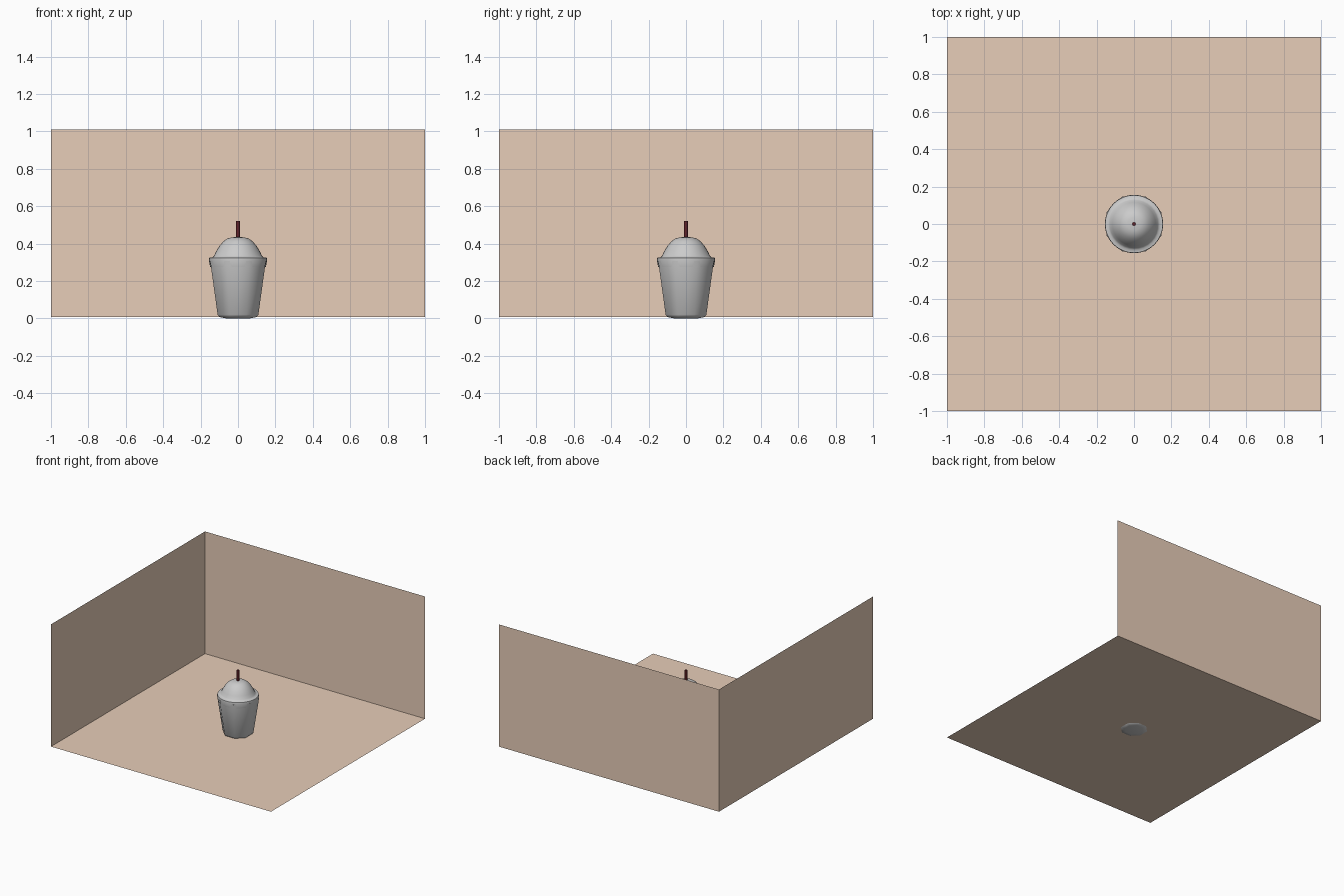
import bpy, bmesh, math

if "Cube" in bpy.data.objects:
    bpy.data.objects.remove(bpy.data.objects["Cube"])


def make(name, bm, color=None, angle=None):
    """Turn a bmesh into a named object with optional colour and smoothing."""
    bmesh.ops.remove_doubles(bm, verts=bm.verts, dist=1e-5)
    me = bpy.data.meshes.new(name)
    bm.to_mesh(me)
    bm.free()
    ob = bpy.data.objects.new(name, me)
    bpy.context.collection.objects.link(ob)
    if color:
        mat = bpy.data.materials.get(color[0]) or bpy.data.materials.new(color[0])
        mat.diffuse_color = color[1]
        mat.use_nodes = True
        mat.node_tree.nodes["Principled BSDF"].inputs["Base Color"].default_value = mat.diffuse_color
        me.materials.append(mat)
    if angle:
        bpy.ops.object.select_all(action='DESELECT')
        bpy.context.view_layer.objects.active = ob
        ob.select_set(True)
        bpy.ops.object.shade_smooth_by_angle(angle=math.radians(angle))
    return ob


def lathe(name, profile, sides, turn=0.0, color=None, angle=50):
    """Revolve (radius, height) points around z."""
    bm = bmesh.new()
    rings = [[bm.verts.new((r * math.cos(turn + 2 * math.pi * i / sides),
                            r * math.sin(turn + 2 * math.pi * i / sides), z))
              for i in range(sides)] if r > 0 else [bm.verts.new((0, 0, z))]
             for r, z in profile]
    for a, b in zip(rings, rings[1:]):
        for i in range(sides):
            j = (i + 1) % sides
            face = [a[i % len(a)], a[j % len(a)], b[j % len(b)], b[i % len(b)]]
            bm.faces.new(list(dict.fromkeys(face)))
    bmesh.ops.recalc_face_normals(bm, faces=bm.faces)
    return make(name, bm, color, angle)


def panel(name, corners):
    bm = bmesh.new()
    bm.faces.new([bm.verts.new(c) for c in corners])
    return make(name, bm, TAN)


TAN = ("tan", (0.80, 0.61, 0.48, 1))
RED = ("dark_red", (0.12, 0.015, 0.02, 1))

# Open corner of a room: floor and two walls
F, T = 0.006, 1.01
panel("floor", [(-1, -1, F), (1, -1, F), (1, 1, F), (-1, 1, F)])
panel("back_wall", [(-1, 1, F), (1, 1, F), (1, 1, T), (-1, 1, T)][::-1])
panel("left_wall", [(-1, -1, F), (-1, 1, F), (-1, 1, T), (-1, -1, T)][::-1])

# Eight-sided tapering cup whose corners just poke through the lid skirt
lathe("cup", [(0, 0), (0.07, 0), (0.108, 0.007), (0.118, 0.02), (0.157, 0.28),
              (0.160, 0.308), (0.152, 0.308)], 8, math.pi / 8)

# Round lid: skirt, flat rim and dome
lathe("lid", [(0.149, 0.275), (0.156, 0.312), (0.154, 0.324), (0.138, 0.325),
              (0.128, 0.335), (0.116, 0.36), (0.099, 0.388), (0.078, 0.412),
              (0.056, 0.427), (0.034, 0.433), (0, 0.435)], 32)

# Straw
lathe("straw", [(0, 0.05), (0.01, 0.05), (0.01, 0.52), (0, 0.52)], 12, color=RED)
